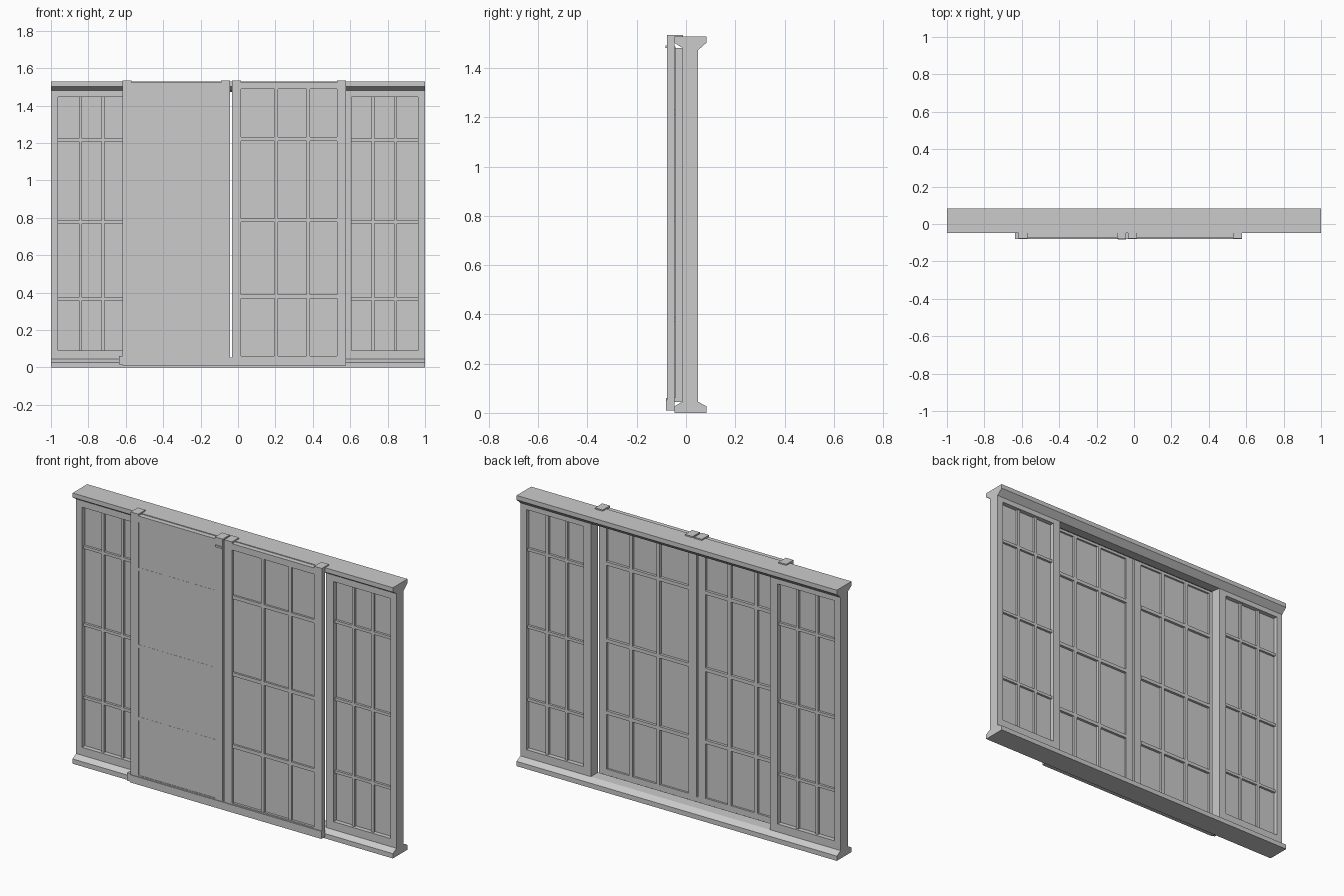
import bpy, bmesh

old = bpy.data.objects.get("Cube")
if old:
    bpy.data.objects.remove(old, do_unlink=True)

grey = bpy.data.materials.new("plain_grey")
grey.use_nodes = True
grey.diffuse_color = (0.6, 0.6, 0.6, 1)
grey.node_tree.nodes["Principled BSDF"].inputs["Base Color"].default_value = (0.6, 0.6, 0.6, 1)


def finish(name, bm):
    bmesh.ops.recalc_face_normals(bm, faces=bm.faces)
    mesh = bpy.data.meshes.new(name)
    bm.to_mesh(mesh)
    bm.free()
    mesh.materials.append(grey)
    obj = bpy.data.objects.new(name, mesh)
    bpy.context.collection.objects.link(obj)
    return obj


def boxes(name, spans):
    """One object from boxes given as (x range, y range, z range)."""
    bm = bmesh.new()
    for span in spans:
        verts = bmesh.ops.create_cube(bm, size=1)["verts"]
        for v in verts:
            for axis, (low, high) in enumerate(span):
                v.co[axis] = low if v.co[axis] < 0 else high
    return finish(name, bm)


def beam(name, profile):
    """Extrude a (y, z) profile over the full width."""
    bm = bmesh.new()
    face = bm.faces.new([bm.verts.new((-1, y, z)) for y, z in profile])
    moved = bmesh.ops.extrude_face_region(bm, geom=[face])["geom"]
    bmesh.ops.translate(bm, vec=(2, 0, 0),
                        verts=[g for g in moved if isinstance(g, bmesh.types.BMVert)])
    # keep the starting cap so the beam is closed
    if not face.is_valid:
        bmesh.ops.holes_fill(bm, edges=bm.edges)
    return finish(name, bm)


def grid_bars(name, xs, zs, x_range, z_range, y, half=0.01):
    """Glazing bars crossing at the given positions."""
    bars = [((x - half, x + half), y, z_range) for x in xs]
    bars += [(x_range, y, (z - half, z + half)) for z in zs]
    return boxes(name, bars)


# Head and sill with sloped lips on both faces
beam("sill", [(-0.047, 0), (0.083, 0), (0.083, 0.027), (0.049, 0.045),
              (-0.015, 0.045), (-0.047, 0.027)])
beam("head", [(-0.047, 1.528), (0.083, 1.528), (0.083, 1.503), (0.049, 1.473),
              (-0.015, 1.482), (-0.047, 1.503)])

# Outer jambs, inner posts and fixed side windows
ROWS = (0.367, 0.778, 1.215)
DEPTH = (-0.015, 0.049)
for side, sign in (("left", 1), ("right", -1)):
    def span(a, b):
        return tuple(sorted((sign * a, sign * b)))
    boxes(side + "_jamb", [(span(0.963, 1), DEPTH, (0.04, 1.49))])
    boxes(side + "_post", [(span(0.56, 0.607), DEPTH, (0.04, 1.49))])
    opening = span(0.607, 0.963)
    boxes(side + "_window_rails", [(opening, DEPTH, (0.04, 0.09)),
                                   (opening, DEPTH, (1.445, 1.49))])
    boxes(side + "_window_glass", [(opening, (0.01, 0.024), (0.09, 1.445))])
    grid_bars(side + "_window_bars", [sign * 0.722, sign * 0.842], ROWS,
              opening, (0.09, 1.445), (-0.003, 0.037), 0.008)

# Closing strip behind the overlapping sliding door
boxes("closing_strip", [((-0.61, -0.59), (-0.047, -0.015), (0.045, 1.482))])

# Sliding doors in front of the frame: name, edges, bar positions, glass depth
DOOR_ROWS = (0.38, 0.787, 1.222)
doors = [("right_door", -0.617, -0.042, (-0.405, -0.24), -0.0722),
         ("left_door", -0.032, 0.577, (0.205, 0.375), -0.062)]
for name, low, high, columns, glass_y in doors:
    inner = (low + 0.048, high - 0.048)
    body = (-0.075, -0.047)
    boxes(name + "_stiles", [((low, inner[0]), (-0.077, -0.047), (0.01, 1.535)),
                             ((inner[1], high), (-0.077, -0.047), (0.01, 1.535))])
    boxes(name + "_hooks", [((low, inner[0]), (-0.077, -0.013), (1.528, 1.535)),
                            ((inner[1], high), (-0.077, -0.013), (1.528, 1.535))])
    boxes(name + "_rails", [(inner, body, (0.015, 0.06)),
                            (inner, body, (1.488, 1.524))])
    boxes(name + "_glass", [(inner, (glass_y, -0.058), (0.06, 1.488))])
    grid_bars(name + "_bars", columns, DOOR_ROWS, inner, (0.06, 1.488), (-0.073, -0.043))

# Continuous bottom rail, its end stop and a small top latch
boxes("bottom_rail", [((-0.617, 0.577), (-0.081, -0.047), (0.01, 0.053))])
boxes("bottom_stop", [((-0.635, -0.615), (-0.081, -0.047), (0.015, 0.06))])
boxes("top_latch", [((-0.085, -0.042), (-0.083, -0.075), (1.482, 1.492))])
